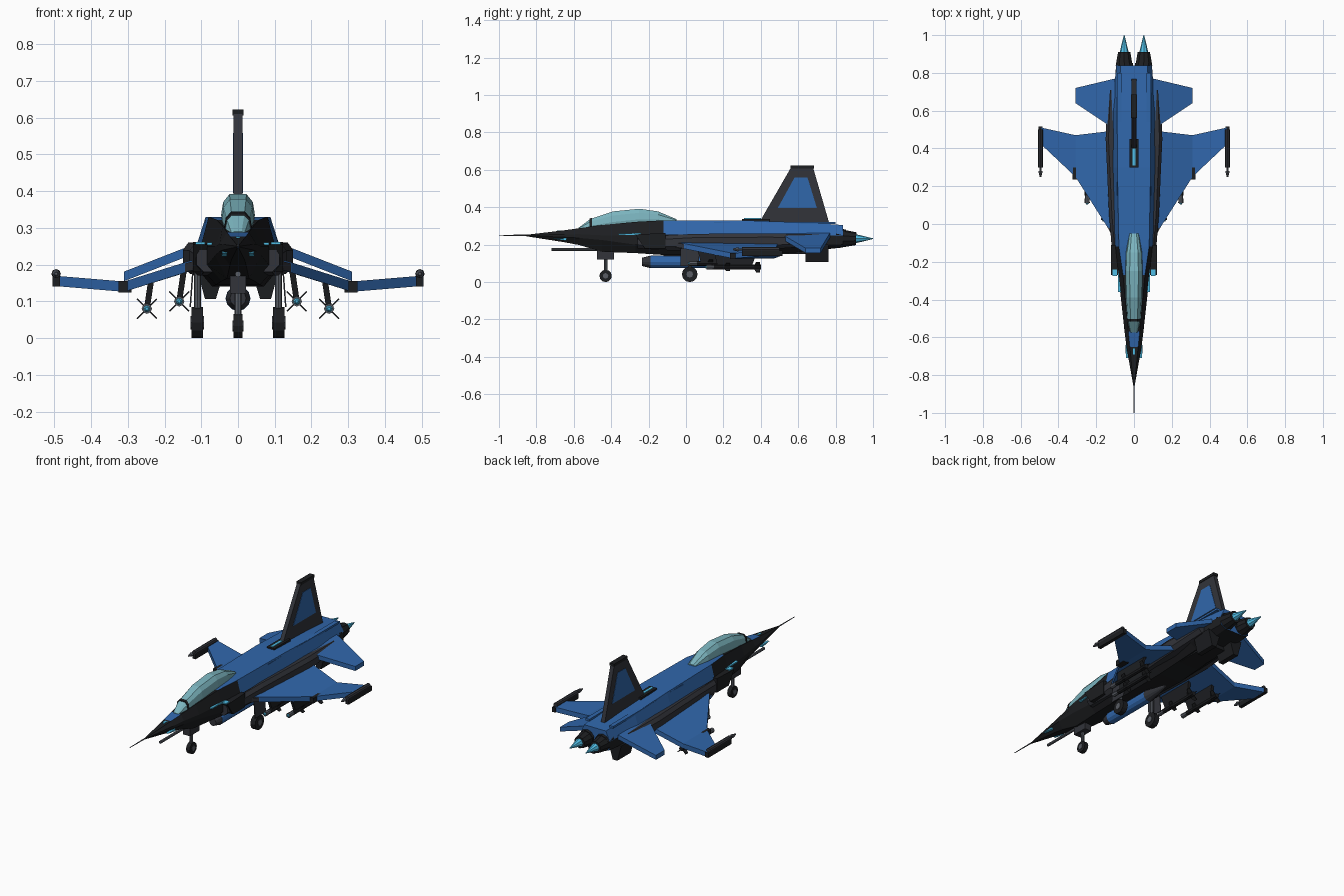
import bpy, bmesh, math
from mathutils import Vector, Matrix

if "Cube" in bpy.data.objects:
    bpy.data.objects.remove(bpy.data.objects["Cube"])

def mat(name, r, g, b):
    m = bpy.data.materials.new(name)
    m.diffuse_color = (r, g, b, 1)
    m.use_nodes = True
    m.node_tree.nodes["Principled BSDF"].inputs["Base Color"].default_value = m.diffuse_color
    return m

BLUE = mat("blue", .03, .135, .41)
BLACK = mat("black", .012, .013, .015)
GREY = mat("dark_grey", .032, .034, .042)
GLASS = mat("glass", .2, .46, .52)
CYAN = mat("cyan", .08, .52, .8)
STEEL = mat("steel", .1, .11, .13)

def finish(name, bm, mats, mirror=False):
    bmesh.ops.recalc_face_normals(bm, faces=bm.faces)
    me = bpy.data.meshes.new(name)
    bm.to_mesh(me)
    bm.free()
    ob = bpy.data.objects.new(name, me)
    bpy.context.collection.objects.link(ob)
    for m in mats:
        me.materials.append(m)
    if mirror:
        ob.modifiers.new("Mirror", 'MIRROR').use_mirror_merge = False
    return ob

def loft(name, rings, mats, pick=None, mirror=False):
    """Skin a list of (y, [(x, z), ...]) rings; pick(i, k) chooses the material."""
    bm = bmesh.new()
    vs = [[bm.verts.new((x, y, z)) for x, z in pts] for y, pts in rings]
    n = len(vs[0])
    for i in range(len(vs) - 1):
        for k in range(n):
            q = (k + 1) % n
            f = bm.faces.new((vs[i][k], vs[i][q], vs[i + 1][q], vs[i + 1][k]))
            f.material_index = pick(i, k) if pick else 0
    bm.faces.new(vs[0])
    bm.faces.new(vs[-1])
    return finish(name, bm, mats, mirror)

def sym(half):
    return half + [(-x, z) for x, z in reversed(half)]

def slab(name, pts, thick, m, mirror=False):
    """Flat outline thickened both ways along the vector thick."""
    bm = bmesh.new()
    t = Vector(thick)
    a = [bm.verts.new(Vector(p) - t) for p in pts]
    b = [bm.verts.new(Vector(p) + t) for p in pts]
    bm.faces.new(a)
    bm.faces.new(b)
    for i in range(len(a)):
        j = (i + 1) % len(a)
        bm.faces.new((a[i], a[j], b[j], b[i]))
    return finish(name, bm, [m], mirror)

def box(name, lo, hi, m, mirror=False):
    pts = [(lo[0], lo[1]), (hi[0], lo[1]), (hi[0], hi[1]), (lo[0], hi[1])]
    z, h = (lo[2] + hi[2]) / 2, (hi[2] - lo[2]) / 2
    return slab(name, [(x, y, z) for x, y in pts], (0, 0, h), m, mirror)

def rod(name, a, b, r1, r2, m, n=8, mirror=False):
    a, b = Vector(a), Vector(b)
    bm = bmesh.new()
    M = Matrix.Translation((a + b) / 2) @ (b - a).to_track_quat('Z', 'Y').to_matrix().to_4x4()
    bmesh.ops.create_cone(bm, cap_ends=True, segments=n, radius1=r1, radius2=r2,
                          depth=(b - a).length, matrix=M)
    return finish(name, bm, [m], mirror)

# Fuselage: y, top half width, top z, side half width, upper z, lower z, belly half width, belly z
rows = [(-.86, .002, .252, .003, .25, .248, .002, .246),
        (-.65, .022, .277, .04, .255, .24, .018, .213),
        (-.57, .03, .288, .05, .256, .236, .022, .198),
        (-.45, .042, .305, .063, .25, .225, .03, .162),
        (-.27, .058, .322, .083, .25, .2, .045, .155),
        (-.12, .08, .33, .1, .255, .19, .06, .145),
        (.3, .088, .33, .112, .255, .19, .07, .14),
        (.6, .088, .32, .112, .25, .19, .065, .16),
        (.84, .07, .305, .095, .25, .2, .06, .185)]
rings = [(y, sym([(a, zt), (b, z1), (b, z2), (c, zb)])) for y, a, zt, b, z1, z2, c, zb in rows]
def body_mat(i, k):
    if k == 7:
        return 0 if i == 1 or i >= 4 else 1
    return 0 if k in (0, 6) and i >= 5 else 1
loft("fuselage", rings, [BLUE, BLACK], body_mat)
rod("pitot_probe", (0, -1, .25), (0, -.85, .25), .002, .004, STEEL, 6)

# Canopy and its frame
def canopy_ring(y, w, base, top, s=1):
    h = (top - base) * s
    w *= s
    return (y, sym([(.5 * w, base + h), (.88 * w, base + .75 * h), (w, base + .35 * h), (.85 * w, base)]))
loft("canopy", [canopy_ring(*c) for c in ((-.575, .02, .275, .29), (-.51, .035, .28, .338),
     (-.39, .044, .29, .378), (-.25, .046, .305, .392), (-.15, .042, .31, .378),
     (-.05, .026, .315, .336))], [GLASS])
loft("canopy_frame", [canopy_ring(-.515, .035, .28, .337, 1.05),
                      canopy_ring(-.503, .036, .28, .341, 1.05)], [BLACK])

# Side ducts with black intake lips
duct = [(-.26, .07, .113, .18, .248), (-.1, .08, .12, .17, .25), (.05, .09, .132, .17, .258),
        (.45, .09, .15, .175, .26), (.71, .09, .14, .195, .255)]
loft("side_duct", [(y, [(a, z1), (b - .015, z1), (b, z1 - .02), (b, z0 + .02), (b - .02, z0), (a, z0)])
                   for y, a, b, z0, z1 in duct], [GREY], mirror=True)
slab("intake_lip", [(.1, -.27, .255), (.1, -.11, .262), (.1, -.11, .18), (.1, -.22, .18)],
     (.022, 0, 0), BLACK, True)
box("side_light", (.06, -.36, .253), (.085, -.24, .26), CYAN, True)
slab("nose_light", [(.036, -.71, .232), (.036, -.64, .235), (.038, -.64, .222)], (.007, 0, 0), CYAN, True)
box("intake_light", (.09, -.275, .255), (.115, -.24, .262), CYAN, True)
box("nose_sensor", (-.006, -.69, .262), (.006, -.66, .277), CYAN)
rod("gun_barrel", (0, -.72, .174), (0, -.44, .174), .008, .008, STEEL)
box("shoulder_strip", (.065, .15, .31), (.09, .8, .322), BLUE, True)

# Spine fairing
box("spine_fairing", (-.024, .3, .325), (.024, .45, .338), BLACK)
box("spine_light", (-.008, .31, .33), (.008, .4, .342), CYAN)

# Wings
slab("wing_strake", [(.09, -.11, .205), (.15, -.0, .19), (.15, .2, .19), (.09, .2, .205)],
     (0, 0, .012), GREY, True)
slab("inner_wing", [(.1, -.05, .205), (.145, -.01, .192), (.31, .25, .14), (.31, .47, .14), (.1, .495, .205)],
     (0, 0, .014), BLUE, True)
slab("outer_wing", [(.31, .25, .14), (.49, .42, .155), (.49, .51, .155), (.31, .47, .14)],
     (0, 0, .014), BLUE, True)
box("wing_joint", (.29, .235, .124), (.325, .3, .155), BLACK, True)
box("wingtip_rail", (.485, .3, .14), (.505, .515, .168), BLACK, True)
rod("wingtip_pod", (.495, .3, .175), (.495, .5, .175), .013, .013, GREY, 8, True)
rod("wingtip_pod_neck", (.495, .27, .175), (.495, .3, .175), .005, .005, STEEL, 6, True)
rod("wingtip_pod_tip", (.495, .25, .175), (.495, .28, .175), .004, .012, STEEL, 8, True)

# Tail surfaces
slab("tailplane", [(.1, .5, .25), (.31, .64, .168), (.31, .72, .168), (.1, .77, .25)],
     (0, 0, .013), BLUE, True)
slab("tail_fin", [(0, .39, .315), (0, .56, .61), (0, .68, .61), (0, .77, .3)], (.012, 0, 0), GREY)
slab("tail_fin_panel", [(0, .49, .395), (0, .58, .558), (0, .65, .558), (0, .70, .395)], (.014, 0, 0), BLUE)
box("tail_fin_cap", (-.015, .56, .606), (.015, .685, .622), BLACK)
slab("ventral_fin", [(.035, .7, .19), (.115, .7, .2), (.09, .7, .107), (.06, .7, .107)],
     (0, .062, 0), BLACK, True)
box("rear_belly", (-.06, .45, .15), (.06, .7, .19), BLACK)

# Twin engines and flames
rod("engine_collar", (.05, .8, .24), (.05, .85, .235), .05, .046, BLACK, 10, True)
rod("engine_nozzle", (.052, .84, .233), (.052, .91, .232), .047, .034, BLACK, 10, True)
rod("engine_flame", (.052, .9, .232), (.052, 1.0, .232), .026, .002, CYAN, 8, True)

# Centre tank
rod("tank_nose", (0, -.235, .108), (0, -.19, .108), .022, .033, GREY, 12)
rod("tank_body", (0, -.19, .108), (0, .12, .108), .034, .034, BLUE, 12)
rod("tank_tail", (0, .12, .108), (0, .26, .108), .034, .008, GREY, 12)
box("tank_pylon", (-.008, -.12, .13), (.008, .15, .16), BLACK)

# Underwing missiles
for tag, x, z, y, wz in (("inner", .16, .1, .02, .17), ("outer", .248, .08, .11, .15)):
    rod(tag + "_missile_body", (x, y + .04, z), (x, y + .29, z), .013, .013, BLACK, 8, True)
    rod(tag + "_missile_nose", (x, y, z), (x, y + .04, z), .014, .012, STEEL, 8, True)
    rod(tag + "_missile_seeker", (x, y - .008, z), (x, y, z), .004, .009, CYAN, 8, True)
    slab(tag + "_missile_pylon", [(x, y + .06, z), (x - .012, y + .04, wz + .01),
         (x - .012, y + .27, wz + .01), (x, y + .24, z)], (.008, 0, 0), BLACK, True)
    for k in range(4):
        t = math.pi / 4 + k * math.pi / 2
        d, p = Vector((math.cos(t), 0, math.sin(t))), Vector((-math.sin(t), 0, math.cos(t)))
        for part, fy in (("tail", y + .25), ("front", y + .09)):
            r = .038 if part == "tail" else .028
            o = Vector((x, fy, z))
            slab(f"{tag}_missile_{part}_fin_{k}", [o, o + d * r + Vector((0, .015, 0)),
                 o + d * r + Vector((0, .035, 0)), o + Vector((0, .035, 0))], p * .002, BLACK, True)

# Landing gear
rod("nose_wheel", (-.012, -.43, .033), (.012, -.43, .033), .033, .033, BLACK, 12)
rod("nose_hub", (-.015, -.43, .033), (.015, -.43, .033), .015, .015, STEEL, 8)
rod("nose_strut", (0, -.43, .033), (0, -.43, .17), .009, .01, STEEL)
box("nose_gear_bay", (-.022, -.475, .122), (.022, -.385, .18), GREY)
rod("main_wheel", (.095, .02, .042), (.126, .02, .042), .042, .042, BLACK, 12, True)
rod("main_hub", (.092, .02, .042), (.129, .02, .042), .018, .018, STEEL, 8, True)
rod("main_strut", (.11, .02, .05), (.11, .02, .19), .009, .01, STEEL, 8, True)
slab("main_gear_door", [(.13, -.03, .085), (.13, .07, .085), (.123, .07, .18), (.123, -.03, .18)],
     (.002, 0, 0), GREY, True)
